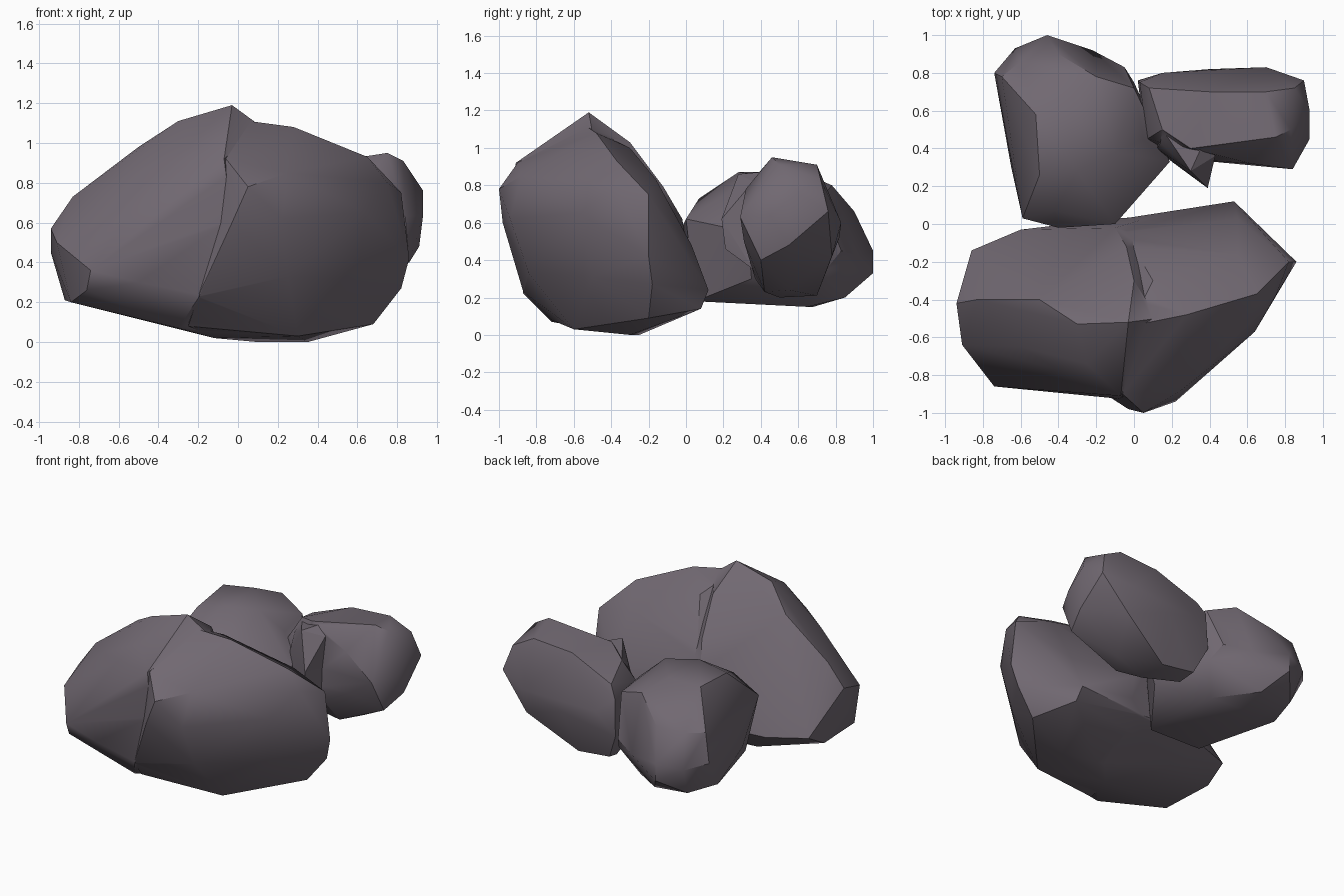
import bpy, bmesh, math

# One slate-mauve stone colour
stone = bpy.data.materials.new("slate_stone")
stone.diffuse_color = (0.165, 0.14, 0.167, 1)


def rock(name, corners):
    """Chiselled boulder: convex hull around a few corner points."""
    bm = bmesh.new()
    for p in corners:
        bm.verts.new(p)
    bmesh.ops.convex_hull(bm, input=bm.verts[:])
    bmesh.ops.delete(bm, geom=[v for v in bm.verts if not v.link_faces], context='VERTS')
    bmesh.ops.recalc_face_normals(bm, faces=bm.faces[:])
    me = bpy.data.meshes.new(name)
    bm.to_mesh(me)
    bm.free()
    me.materials.append(stone)
    ob = bpy.data.objects.new(name, me)
    bpy.context.collection.objects.link(ob)
    return ob


def join(base, other):
    """Fuse two blocks into one boulder with a crease between them."""
    mod = base.modifiers.new("union", 'BOOLEAN')
    mod.operation = 'UNION'
    mod.solver = 'EXACT'
    mod.object = other
    bpy.context.view_layer.objects.active = base
    bpy.ops.object.modifier_apply(modifier="union")
    bpy.data.objects.remove(other)


def smooth(ob):
    bpy.ops.object.select_all(action='DESELECT')
    ob.select_set(True)
    bpy.context.view_layer.objects.active = ob
    bpy.ops.object.shade_smooth_by_angle(angle=math.radians(33))


# Large front boulder: left half with a flat split face
large = rock("large_boulder", [
    # crest
    (-.03, -.52, 1.19), (-.3, -.53, 1.11), (-.5, -.4, .98), (-.25, -.74, 1.01),
    (.12, -.5, 1.08), (0, -.3, 1.03), (-.04, -.12, .79),
    # left end
    (-.94, -.42, .57), (-.94, -.42, .45), (-.83, -.4, .73), (-.87, -.3, .21),
    (-.86, -.14, .3), (-.91, -.64, .5), (-.6, -.65, .82), (-.84, -.68, .2),
    # split face and lower lip
    (-.4, -.77, .86), (-.6, -.78, .6),
    (-.74, -.86, .36), (-.76, -.8, .26), (-.2, -.87, .22), (-.5, -.87, .3),
    (-.07, -.91, .92), (-.03, -.93, .62),
    # back and underside
    (-.1, .03, .28), (-.6, -.03, .28), (-.1, -.02, .62), (.1, .04, .26),
    (.1, -.3, .02), (-.12, -.43, .02), (-.3, -.72, .07), (-.45, -.15, .13)])
# Right half with the rounded bulge
bulge = rock("right_half", [
    (-.02, -.54, 1.12), (.14, -.5, 1.07), (.28, -.48, 1.08), (.65, -.37, .93),
    (.82, -.2, .75), (.75, -.38, .8), (.1, -.3, 1.0), (.55, -.16, .83), (-.06, -.9, .92),
    # front
    (.05, -1, .78), (-.03, -.98, .6), (-.2, -.87, .23), (.22, -.94, .62),
    (.25, -.88, .85), (.64, -.57, .65), (.6, -.5, .31), (.25, -.84, .33),
    (.55, -.55, .78),
    # right end and back
    (.86, -.2, .42), (.82, -.18, .27), (.53, .12, .24), (.55, .03, .48),
    (-.05, .03, .28), (-.05, -.04, .6),
    # underside
    (.35, -.3, 0), (.1, -.25, 0), (.68, -.2, .09), (.55, .08, .14),
    (.3, -.6, .03), (-.12, -.43, .02), (-.25, -.72, .08)])
join(large, bulge)

# Back left boulder
left = rock("back_left_boulder", [
    (-.46, 1, .45), (-.46, 1, .33), (-.63, .93, .42), (-.74, .8, .45), (-.7, .78, .65),
    (-.6, .86, .65), (-.4, .9, .66),
    (-.52, .58, .85), (-.3, .28, .87), (-.1, .38, .86), (-.3, .62, .87),
    (0, .72, .73), (-.2, .78, .8), (-.5, .26, .82), (-.59, .03, .6), (-.42, .07, .73),
    (-.4, -.02, .58), (-.1, 0, .62), (.19, .33, .55), (.12, .35, .3), (.05, .45, .72),
    (-.5, .05, .19), (-.1, .05, .18), (-.5, .68, .15), (-.1, .65, .15),
    (-.35, .85, .2), (-.6, .84, .22), (-.67, .6, .21), (0, .75, .35), (-.65, .3, .35),
    (-.22, .92, .42), (-.05, .83, .45)])

# Back right boulder: long block with a spur on its front
right = rock("back_right_boulder", [
    # inner end
    (.03, .75, .68), (.02, .76, .42), (.1, .71, .24), (.07, .45, .68), (.06, .45, .38),
    (.2, .35, .4), (.15, .5, .83), (.08, .72, .76), (.15, .8, .58), (.12, .6, .21),
    # outer end
    (.75, .46, .95), (.7, .7, .91), (.83, .5, .91), (.85, .72, .83), (.9, .76, .66),
    (.93, .6, .76), (.93, .45, .64), (.84, .29, .63), (.62, .32, .78), (.65, .31, .5),
    (.86, .4, .4), (.91, .55, .48), (.7, .83, .6), (.7, .78, .42),
    # middle
    (.3, .4, .88), (.4, .7, .89), (.4, .82, .52), (.5, .42, .23), (.6, .55, .24),
    (.35, .5, .2), (.35, .7, .21), (.3, .37, .3)])
spur = rock("spur", [
    (.39, .19, .62), (.38, .21, .46), (.3, .28, .86), (.2, .33, .38), (.12, .4, .6),
    (.14, .43, .75), (.15, .5, .81), (.4, .5, .88), (.43, .36, .82), (.43, .36, .35),
    (.35, .5, .3)])
join(right, spur)

for ob in (large, left, right):
    smooth(ob)
